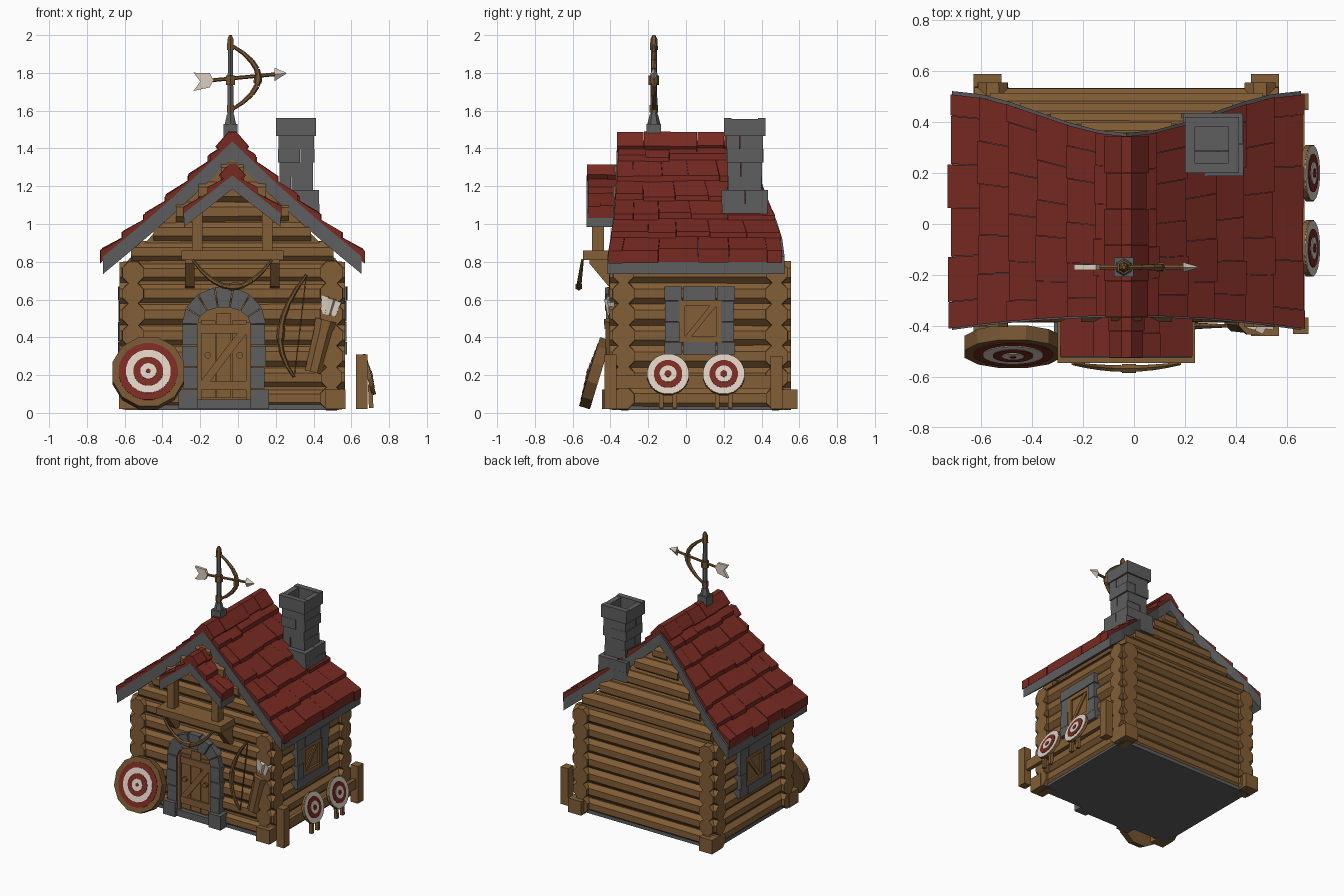
import bpy, bmesh, math, random
from mathutils import Vector

if "Cube" in bpy.data.objects:
    bpy.data.objects.remove(bpy.data.objects["Cube"])

random.seed(4)
CX = -0.03                      # centre line of the house


def material(name, rgb):
    m = bpy.data.materials.new(name)
    m.diffuse_color = (*rgb, 1)
    m.use_nodes = True
    m.node_tree.nodes["Principled BSDF"].inputs["Base Color"].default_value = m.diffuse_color
    return m


WOOD = material("log wood", (0.225, 0.112, 0.037))
DARK = material("dark wood", (0.18, 0.09, 0.031))
GREY = material("grey stone", (0.112, 0.112, 0.117))
RED = material("roof red", (0.19, 0.023, 0.016))
WHITE = material("off white", (0.72, 0.62, 0.54))


def j(a):
    return random.uniform(-a, a)


def finish(bm, name, *mats):
    bmesh.ops.recalc_face_normals(bm, faces=bm.faces)
    me = bpy.data.meshes.new(name)
    bm.to_mesh(me)
    bm.free()
    for m in mats:
        me.materials.append(m)
    ob = bpy.data.objects.new(name, me)
    bpy.context.collection.objects.link(ob)
    return ob


def hexa(bm, lo, hi, mat=0):
    """Solid between two rings of the same number of points."""
    a = [bm.verts.new(p) for p in lo]
    b = [bm.verts.new(p) for p in hi]
    n = len(a)
    fs = [bm.faces.new(a[::-1]), bm.faces.new(b)]
    fs += [bm.faces.new((a[i], a[(i + 1) % n], b[(i + 1) % n], b[i])) for i in range(n)]
    for f in fs:
        f.material_index = mat


def box(bm, x0, x1, y0, y1, z0, z1, mat=0):
    ring = [(x0, y0), (x1, y0), (x1, y1), (x0, y1)]
    hexa(bm, [(*p, z0) for p in ring], [(*p, z1) for p in ring], mat)


def rod(bm, a, b, r0, r1=None, n=8, mat=0, flat=1.0):
    a, b = Vector(a), Vector(b)
    r1 = r0 if r1 is None else r1
    rot = (b - a).to_track_quat('Z', 'Y').to_matrix()

    def ring(c, r):
        w = [math.tau * (i + 0.5) / n for i in range(n)]
        return [c + rot @ Vector((r * math.cos(t), r * flat * math.sin(t), 0)) for t in w]
    hexa(bm, ring(a, r0), ring(b, r1), mat)


def log(bm, a, b, r=0.058, knob=0.0):
    a, b = Vector(a), Vector(b)
    r += j(0.003)
    rod(bm, a, b, r, r + j(0.003), flat=1.06)
    if knob:
        d = (b - a).normalized() * knob
        rod(bm, a, a + d, r + 0.004, r + 0.01)
        rod(bm, b - d, b, r + 0.01, r + 0.004)


def arc_bow(bm, a, b, bulge, r, string=True):
    a, b, bulge = Vector(a), Vector(b), Vector(bulge)
    n = 8
    pts = [a + (b - a) * k / n + bulge * (1 - (2 * k / n - 1) ** 2) for k in range(n + 1)]
    rad = [r * (0.5 + 0.5 * math.sin(math.pi * k / n)) for k in range(n + 1)]
    for k in range(n):
        rod(bm, pts[k], pts[k + 1], rad[k], rad[k + 1], 6)
    rod(bm, pts[3] * 0.3 + pts[4] * 0.7, pts[4] * 0.3 + pts[5] * 0.7, r * 1.35, n=6)
    if string:
        rod(bm, a, b, 0.004, n=4)


def target(bm, c, n, thick, rings, sides):
    """Disc with coloured rings stepped slightly forward."""
    c, n = Vector(c), Vector(n).normalized()
    for k, (r, mat) in enumerate(rings):
        back = c - n * thick / 2 if k == 0 else c
        rod(bm, back, c + n * (thick / 2 + 0.003 * k), r, n=sides if k == 0 else 20, mat=mat)


# log walls with knobbed corners, leaning back gable
bm = bmesh.new()
box(bm, CX - 0.545, CX + 0.545, -0.36, 0.505, 0.03, 0.82)
hexa(bm, [(CX - 0.56, -0.36, 0.8), (CX + 0.56, -0.36, 0.8), (CX, -0.36, 1.38)],
     [(CX - 0.56, 0.505, 0.8), (CX + 0.56, 0.505, 0.8), (CX, 0.3, 1.38)])
for i in range(7):
    z = 0.077 + 0.111 * i
    for y in (-0.33, 0.48):
        log(bm, (CX - 0.597, y, z), (CX + 0.597, y, z), knob=0.09)
    for s in (-1, 1):
        log(bm, (CX + s * 0.525, -0.405, z), (CX + s * 0.525, 0.555, z), knob=0.1)
for i in range(5):
    z = 0.853 + 0.106 * i
    w = (1.36 - z - 0.03) / 0.89
    for y in (-0.33, 0.48 - (z - 0.8) * 0.36):
        log(bm, (CX - w, y, z), (CX + w, y, z))
for s in (-1, 1):
    for y in (-0.385, 0.535):
        x = CX + s * 0.545
        box(bm, x - 0.055, x + 0.055, y - 0.055, y + 0.055, 0.02, 0.125)
finish(bm, "log_walls", WOOD)

bm = bmesh.new()
box(bm, CX - 0.565, CX + 0.565, -0.37, 0.52, 0.016, 0.05)
finish(bm, "stone_plinth", GREY)


# roofs: grey slab with stepped tile rows and ridge caps
def roof(name, half, z0, drop, sag, thick, yf, yb, rows, cols, lift, cap):
    def pt(s, t, y, dz):
        return (CX + s * half * t, y, z0 - drop * t - sag * math.sin(math.pi * min(t, 1)) + dz)
    slab, tiles = bmesh.new(), bmesh.new()
    for s in (-1, 1):
        for k in range(6):
            a, b = k / 6, (k + 1) / 6
            ring = [(a, yf(a) - 0.006), (b, yf(b) - 0.006), (b, yb(b) + 0.012), (a, yb(a) + 0.012)]
            hexa(slab, [pt(s, t, y, -thick) for t, y in ring], [pt(s, t, y, 0.012) for t, y in ring])
        for row in range(rows):
            a, b = max(row / rows - 0.04, 0), (row + 1) / rows + 0.015
            shift = 0.5 / cols if row % 2 else 0
            cuts = [0] + [(k + j(0.12)) / cols + shift for k in range(0 if shift else 1, cols)] + [1]
            for f0, f1 in zip(cuts, cuts[1:]):
                t1, up = b + j(0.01), lift + j(0.006)
                q = [(t, yf(t) + (yb(t) - yf(t)) * f) for t, f in
                     ((a, f0 + 0.001), (t1, f0 + 0.001), (t1, f1 - 0.001), (a, f1 - 0.001))]
                low, top = (-0.01, -0.01, -0.01, -0.01), (0.018, up, up, 0.018)
                hexa(tiles, [pt(s, *p, d) for p, d in zip(q, low)],
                     [pt(s, *p, d) for p, d in zip(q, top)])
    y0, y1, n = yf(0) - 0.005, yb(0), cols
    for k in range(n):
        a, b = y0 + (y1 - y0) * k / n, y0 + (y1 - y0) * (k + 1) / n - 0.002
        w, h = cap + j(0.006), z0 + 0.067 + j(0.006)
        g = w * drop / half
        prof = [(-w, h - g), (-0.02, h), (0.02, h), (w, h - g), (w - 0.03, h - g - 0.04),
                (0, h - 0.065), (0.03 - w, h - g - 0.04)]
        hexa(tiles, [(CX + x, a, z) for x, z in prof], [(CX + x, b, z) for x, z in prof])
    finish(slab, name + "_trim", GREY)
    finish(tiles, name + "_tiles", RED)


roof("main_roof", 0.685, 1.425, 0.61, 0.015, 0.08, lambda t: -0.36 - 0.05 * t * t,
     lambda t: 0.345 + 0.165 * min(t, 1) ** 2 * (3 - 2 * min(t, 1)), 6, 5, 0.056, 0.085)
roof("porch_roof", 0.255, 1.245, 0.2, 0.0, 0.06, lambda t: -0.52, lambda t: -0.31,
     2, 2, 0.052, 0.07)

# porch beam, posts and brackets
bm = bmesh.new()
box(bm, -0.3, 0.24, -0.545, -0.37, 0.81, 0.86)
for s in (-1, 1):
    x = CX + s * 0.185
    box(bm, x - 0.028, x + 0.028, -0.497, -0.434, 0.86, 1.08)
    x = CX + s * 0.225
    prof = [(-0.37, 0.66), (-0.41, 0.67), (-0.51, 0.79), (-0.51, 0.82), (-0.37, 0.82)]
    hexa(bm, [(x - 0.025, *p) for p in prof], [(x + 0.025, *p) for p in prof])
finish(bm, "porch_frame", WOOD)
bm = bmesh.new()
arc_bow(bm, (CX - 0.21, -0.548, 0.81), (CX + 0.21, -0.548, 0.81), (0, -0.02, -0.145), 0.015, False)
finish(bm, "porch_bow", DARK)

# stone door surround
DX = -0.075
bm = bmesh.new()
for k in range(7):
    a, b = math.pi * k / 7 + 0.015, math.pi * (k + 1) / 7 - 0.015
    ring = [(DX + rx * math.cos(t), 0.47 + rz * math.sin(t)) for rx, rz, t in
            ((0.14, 0.09, a), (0.222, 0.2, a), (0.222, 0.2, b), (0.14, 0.09, b))]
    front = -0.425 + j(0.008)
    hexa(bm, [(x, front, z) for x, z in ring], [(x, -0.33, z) for x, z in ring])
for s in (-1, 1):
    for k, (z0, z1, w) in enumerate(((0.02, 0.125, 0.24), (0.13, 0.24, 0.215),
                                     (0.245, 0.355, 0.222), (0.36, 0.468, 0.218))):
        box(bm, *sorted((DX + s * 0.14, DX + s * w)), -0.445 if k == 0 else -0.425, -0.33, z0, z1)
box(bm, DX - 0.15, DX + 0.15, -0.42, -0.33, 0.02, 0.07)
finish(bm, "door_surround", GREY)

# planked door with Z brace
bm = bmesh.new()
arch = [(DX - 0.148, 0.06), (DX + 0.148, 0.06)] + [
    (DX + 0.148 * math.cos(math.pi * k / 8), 0.47 + 0.1 * math.sin(math.pi * k / 8)) for k in range(9)]
hexa(bm, [(x, -0.388, z) for x, z in arch], [(x, -0.33, z) for x, z in arch])
for k in (-1, 0, 1):
    box(bm, DX + k * 0.082 - 0.039, DX + k * 0.082 + 0.039, -0.396, -0.38, 0.08, 0.53 if k == 0 else 0.49)
for z in (0.12, 0.42):
    box(bm, DX - 0.12, DX + 0.12, -0.408, -0.385, z, z + 0.05)
brace = [(-0.12, 0.17), (-0.07, 0.17), (0.12, 0.42), (0.07, 0.42)]
hexa(bm, [(DX + x, -0.405, z) for x, z in brace], [(DX + x, -0.385, z) for x, z in brace])
for s in (-1, 1):
    box(bm, *sorted((DX + s * 0.118, DX + s * 0.142)), -0.412, -0.38, 0.07, 0.48)
    rod(bm, (DX + s * 0.085, -0.415, 0.305), (DX + s * 0.085, -0.385, 0.305), 0.018)
finish(bm, "door", WOOD)

# side windows
for s, side in ((1, "right"), (-1, "left")):
    stone, wood = bmesh.new(), bmesh.new()

    def slab(bm, d, y0, y1, z0, z1):
        box(bm, *sorted((CX + s * 0.5, CX + s * (d + 0.03))), y0, y1, z0, z1)
    for z0, z1 in ((0.31, 0.375), (0.595, 0.67)):
        for y0, y1 in ((-0.115, -0.02), (-0.017, 0.16), (0.163, 0.26)):
            slab(stone, 0.575 + j(0.004), y0, y1, z0, z1)
    for y0, y1 in ((-0.11, -0.035), (0.185, 0.255)):
        for z0, z1 in ((0.378, 0.48), (0.483, 0.592)):
            slab(stone, 0.572 + j(0.004), y0, y1, z0, z1)
    slab(wood, 0.553, -0.05, 0.2, 0.37, 0.6)
    for q in ((-0.04, 0.19, 0.375, 0.405), (-0.04, 0.19, 0.565, 0.595),
              (-0.04, -0.005, 0.405, 0.565), (0.16, 0.19, 0.405, 0.565)):
        slab(wood, 0.567, *q)
    brace = [(-0.005, 0.405), (0.03, 0.405), (0.16, 0.565), (0.125, 0.565)]
    hexa(wood, [(CX + s * 0.54, *p) for p in brace], [(CX + s * 0.592, *p) for p in brace])
    finish(stone, side + "_window_stones", GREY)
    finish(wood, side + "_window", WOOD)

# chimney: split stone courses and a hollow cap
bm = bmesh.new()
for k in range(7):
    z0, z1 = 0.96 + 0.073 * k, 1.033 + 0.073 * k
    e = (0.025 if k < 3 else 0) + j(0.006)
    x0, x1, y0, y1 = 0.218 - e, 0.4 + e, 0.218 - e, 0.405 + e
    m = 0.305 + j(0.03)
    if k % 2:
        box(bm, x0, m, y0, y1, z0, z1)
        box(bm, m + 0.003, x1, y0 + 0.004, y1 - 0.004, z0, z1)
    else:
        box(bm, x0, x1, y0, m, z0, z1)
        box(bm, x0 + 0.004, x1 - 0.004, m + 0.003, y1, z0, z1)
for y0, y1 in ((0.2, 0.24), (0.38, 0.42)):
    box(bm, 0.2, 0.412, y0, y1, 1.465, 1.56)
for x0, x1 in ((0.2, 0.24), (0.372, 0.412)):
    box(bm, x0, x1, 0.24, 0.38, 1.465, 1.555)
finish(bm, "chimney", GREY)

# weathervane: pole, bow and arrow
VX, VY = -0.04, -0.17
bm = bmesh.new()
box(bm, VX - 0.038, VX + 0.038, VY - 0.038, VY + 0.038, 1.46, 1.53)
rod(bm, (VX, VY, 1.53), (VX, VY, 1.58), 0.034, 0.022, 6)
rod(bm, (VX, VY, 1.55), (VX, VY, 1.94), 0.019, 0.015, 6)
finish(bm, "vane_pole", GREY)
bm = bmesh.new()
arc_bow(bm, (VX, VY, 1.95), (VX, VY, 1.6), (0.15, 0, 0.0), 0.016, False)
rod(bm, (VX, VY, 1.92), (VX, VY, 1.98), 0.022, 0.018, 6)
rod(bm, (VX, VY, 1.98), (VX, VY, 2.0), 0.018, 0.008, 6)
rod(bm, (VX, VY, 1.59), (VX, VY, 1.63), 0.022, n=6)
rod(bm, (VX, VY, 1.735), (VX, VY, 1.785), 0.028, n=6)
rod(bm, (-0.2, VY, 1.755), (0.2, VY, 1.793), 0.01, n=6)
head = [(0, -0.036), (0.02, 0), (0, 0.036), (-0.02, 0)]
hexa(bm, [(0.192, VY + y, 1.792 + z) for y, z in head],
     [(0.256, VY + y * 0.06, 1.798 + z * 0.06) for y, z in head], 1)
for dz in (-1, 1):
    q = [(-0.13, 1.761), (-0.15, 1.761 + dz * 0.038), (-0.235, 1.753 + dz * 0.048), (-0.2, 1.755)]
    hexa(bm, [(x, VY - 0.01, z) for x, z in q], [(x, VY + 0.01, z) for x, z in q], 1)
finish(bm, "vane_bow_and_arrow", DARK, WHITE)

# big leaning target
bm = bmesh.new()
target(bm, (-0.475, -0.482, 0.21), (0, -0.956, 0.292), 0.06,
       ((0.197, 0), (0.158, 1), (0.12, 2), (0.08, 1), (0.043, 2), (0.012, 1)), 12)
finish(bm, "large_target", DARK, RED, WHITE)

# practice fence with two small targets
bm = bmesh.new()
for y, h in ((-0.4, 0.31), (0.48, 0.3)):
    box(bm, 0.625, 0.685, y - 0.032, y + 0.032, 0.02, h)
box(bm, 0.64, 0.67, -0.4, 0.48, 0.13, 0.2)
for y in (-0.095, 0.2):
    for d in (-0.035, 0.035):
        rod(bm, (0.7, y + d, 0.15), (0.705, y + d, 0.025), 0.017, n=4)
finish(bm, "fence", WOOD)
for k, y in enumerate((-0.095, 0.2)):
    bm = bmesh.new()
    target(bm, (0.69, y, 0.203), (0.966, 0, 0.259), 0.02,
           ((0.113, 2), (0.11, 0), (0.076, 1), (0.045, 0), (0.018, 1)), 16)
    finish(bm, "small_target_%d" % (k + 1), WHITE, RED, WOOD)

# bow, quiver and arrows on the front wall
bm = bmesh.new()
arc_bow(bm, (0.362, -0.4, 0.73), (0.298, -0.4, 0.19), (-0.105, 0, -0.02), 0.015)
finish(bm, "wall_bow", DARK)
bm = bmesh.new()
rod(bm, (0.4, -0.375, 0.215), (0.468, -0.375, 0.49), 0.05, 0.058)
rod(bm, (0.458, -0.375, 0.45), (0.468, -0.375, 0.49), 0.061, 0.064)
for k in range(3):
    top = Vector((0.462 + 0.032 * k, -0.395 - 0.012 * (k % 2), 0.6 - 0.012 * k))
    base = Vector((0.44 + 0.02 * k, -0.39, 0.45))
    rod(bm, base, top, 0.008, n=5)
    rod(bm, base.lerp(top, 0.5), top + (top - base) * 0.12, 0.018, 0.026, 4, 1)
finish(bm, "quiver_and_arrows", WOOD, WHITE)
